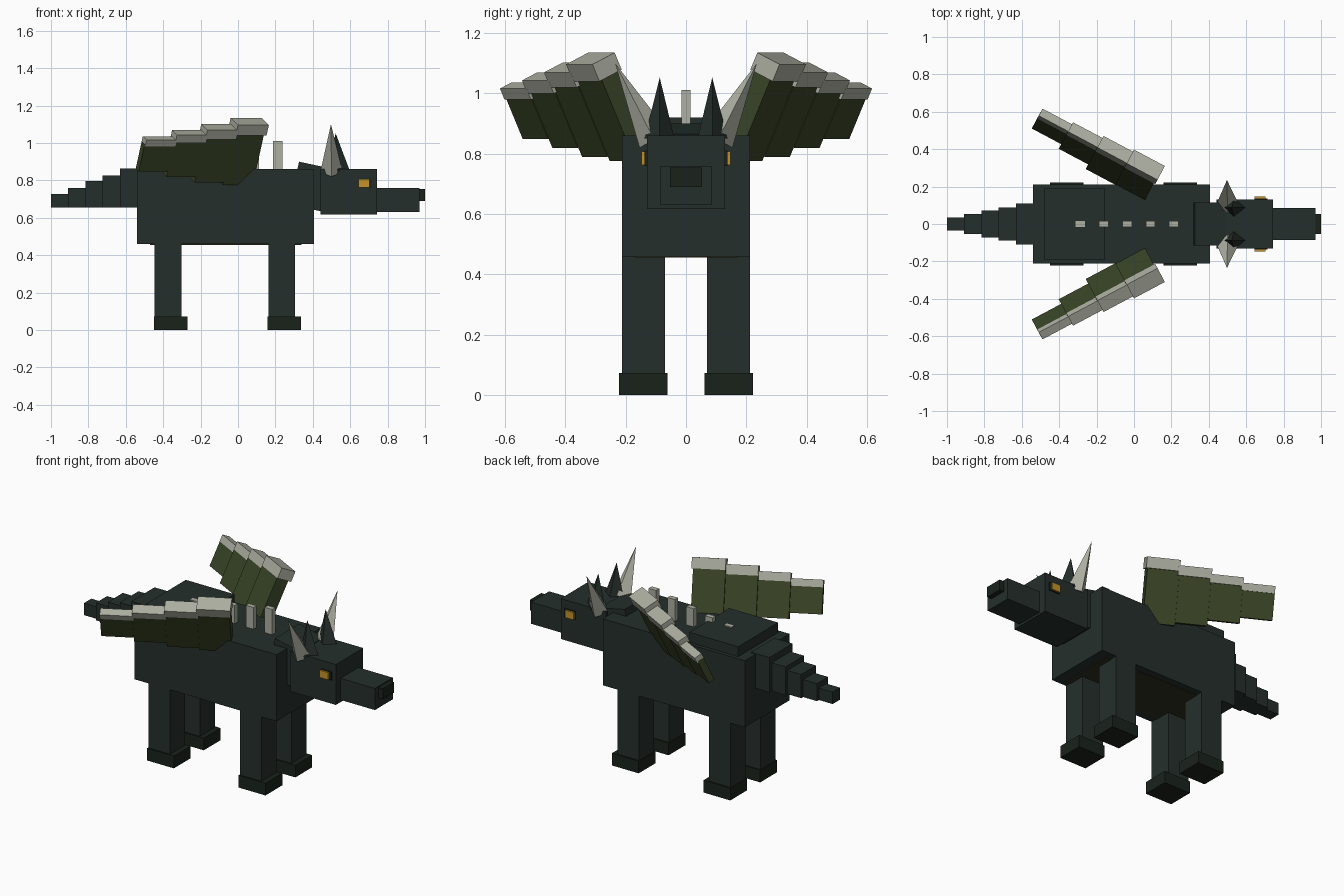
import bpy, bmesh
from math import sin, cos, radians, pi
from mathutils import Matrix, Vector

if "Cube" in bpy.data.objects:
    bpy.data.objects.remove(bpy.data.objects["Cube"])


def material(name, rgb):
    m = bpy.data.materials.new(name)
    m.diffuse_color = (*rgb, 1)
    m.use_nodes = True
    m.node_tree.nodes["Principled BSDF"].inputs["Base Color"].default_value = m.diffuse_color
    return m


HIDE = material("hide", (0.018, 0.028, 0.024))
DARK = material("dark_hide", (0.010, 0.016, 0.011))
BELLY = material("belly", (0.030, 0.030, 0.014))
OLIVE = material("membrane", (0.042, 0.060, 0.020))
BONE = material("bone", (0.42, 0.43, 0.36))
AMBER = material("amber", (0.55, 0.29, 0.02))


def finish(name, bm, mat):
    bmesh.ops.recalc_face_normals(bm, faces=bm.faces)
    me = bpy.data.meshes.new(name)
    bm.to_mesh(me)
    bm.free()
    me.materials.append(mat)
    ob = bpy.data.objects.new(name, me)
    bpy.context.collection.objects.link(ob)
    return ob


def box(name, x, y, z, mat, tilt=0.0):
    """Box from (min, max) ranges, optionally pitched about its centre."""
    c = Vector([(r[0] + r[1]) / 2 for r in (x, y, z)])
    s = [r[1] - r[0] for r in (x, y, z)]
    bm = bmesh.new()
    bmesh.ops.create_cube(bm, size=1, matrix=Matrix.Translation(c)
                          @ Matrix.Rotation(radians(tilt), 4, 'Y') @ Matrix.Diagonal((*s, 1)))
    return finish(name, bm, mat)


def mirrored(r, side):
    return tuple(sorted((r[0] * side, r[1] * side)))


def spike(name, base, tip, rx, ry, mat):
    """Four-sided pyramid pointing from base to tip, diamond base."""
    base, tip = Vector(base), Vector(tip)
    axis = (tip - base).normalized()
    ux = (Vector((1, 0, 0)) - axis * axis.x).normalized()
    uy = axis.cross(ux)
    bm = bmesh.new()
    ring = [bm.verts.new(base + p) for p in (ux * rx, uy * ry, -ux * rx, -uy * ry)]
    top = bm.verts.new(tip)
    bm.faces.new(ring)
    for i in range(4):
        bm.faces.new((ring[i], ring[(i + 1) % 4], top))
    return finish(name, bm, mat)


# Torso
box("torso", (-0.54, 0.405), (-0.212, 0.212), (0.46, 0.86), HIDE)
box("back_hump", (-0.48, -0.155), (-0.19, 0.19), (0.80, 0.92), HIDE)
box("belly_plate", (-0.47, 0.34), (-0.17, 0.17), (0.456, 0.50), BELLY)

# Neck and head
box("neck", (0.30, 0.47), (-0.115, 0.115), (0.65, 0.885), HIDE, 12)
box("head", (0.44, 0.742), (-0.13, 0.13), (0.617, 0.86), HIDE)
box("snout", (0.74, 0.97), (-0.085, 0.085), (0.63, 0.76), HIDE)
box("nose", (0.95, 1.0), (-0.053, 0.053), (0.69, 0.754), DARK)

# Spines along the back, descending to the rear
for i in range(5):
    x = 0.213 - 0.125 * i
    box(f"back_spine_{i + 1}", (x - 0.025, x + 0.025), (-0.015, 0.015),
        (0.82, 1.012 - 0.0215 * i), BONE)

# Stepped tail
for i, (top, half) in enumerate([(0.865, 0.11), (0.825, 0.088), (0.797, 0.071),
                                 (0.76, 0.053), (0.727, 0.035)]):
    x = -0.54 - 0.092 * i
    box(f"tail_segment_{i + 1}", (x - 0.092, x + 0.03), (-half, half), (0.655, top), HIDE)

THETA = radians(25)   # lean of the wings
YAW = radians(28)     # sweep of the wings


def wing_part(name, origin, length, w, u, side, mat):
    """Box in the wing frame: along the sweep, across (w) and up (u)."""
    d = Vector((-cos(YAW), sin(YAW), 0))
    n = Vector((sin(YAW), cos(YAW), 0))
    up = Vector((0, 0, 1))
    wa = n * cos(THETA) - up * sin(THETA)
    ua = n * sin(THETA) + up * cos(THETA)
    bm = bmesh.new()
    bmesh.ops.create_cube(bm, size=1)
    for v in bm.verts:
        p = (origin + d * ((v.co.x + 0.5) * length)
             + wa * (w[0] + (v.co.y + 0.5) * (w[1] - w[0]))
             + ua * (u[0] + (v.co.z + 0.5) * (u[1] - u[0])))
        v.co = (p.x, p.y * side, p.z)
    finish(name, bm, mat)


for side, tag in ((1, "left"), (-1, "right")):
    # Legs with wider feet
    for pos, x0 in (("front", 0.163), ("rear", -0.446)):
        box(f"{pos}_leg_{tag}", (x0, x0 + 0.143), mirrored((0.07, 0.212), side), (0.05, 0.47), HIDE)
        box(f"{pos}_foot_{tag}", (x0 - 0.004, x0 + 0.175), mirrored((0.062, 0.222), side),
            (0, 0.073), DARK)

    # Eyes, ears and horns
    box(f"eye_socket_{tag}", (0.645, 0.715), mirrored((0.10, 0.137), side), (0.76, 0.81), DARK)
    box(f"eye_{tag}", (0.645, 0.703), mirrored((0.11, 0.147), side), (0.763, 0.807), AMBER)
    spike(f"ear_{tag}", (0.535, 0.088 * side, 0.85), (0.522, 0.087 * side, 1.052), 0.062, 0.05, HIDE)
    spike(f"horn_{tag}", (0.5, 0.105 * side, 0.845), (0.497, 0.235 * side, 1.10), 0.06, 0.055, BONE)

    # Wings: four stepped segments, each a bone bar over a membrane slab
    for i, bottom in enumerate((0.77, 0.785, 0.815, 0.845)):
        t = 0.092 - 0.015 * i
        h = 0.062 - 0.007 * i
        top = 1.135 - 0.033 * i
        outer = Vector((0.165 - 0.163 * i, 0.31 + 0.073 * i, top - t * sin(THETA)))
        span = (top - t * sin(THETA) - bottom) / cos(THETA)
        wing_part(f"wing_bone_{tag}_{i + 1}", outer, 0.187, (-t, 0), (-h, 0), side, BONE)
        wing_part(f"wing_membrane_{tag}_{i + 1}", outer + Vector((-0.008, 0.004, 0)), 0.179,
                  (-t + 0.002, -0.15 * t), (-span, -h + 0.01), side, OLIVE)
